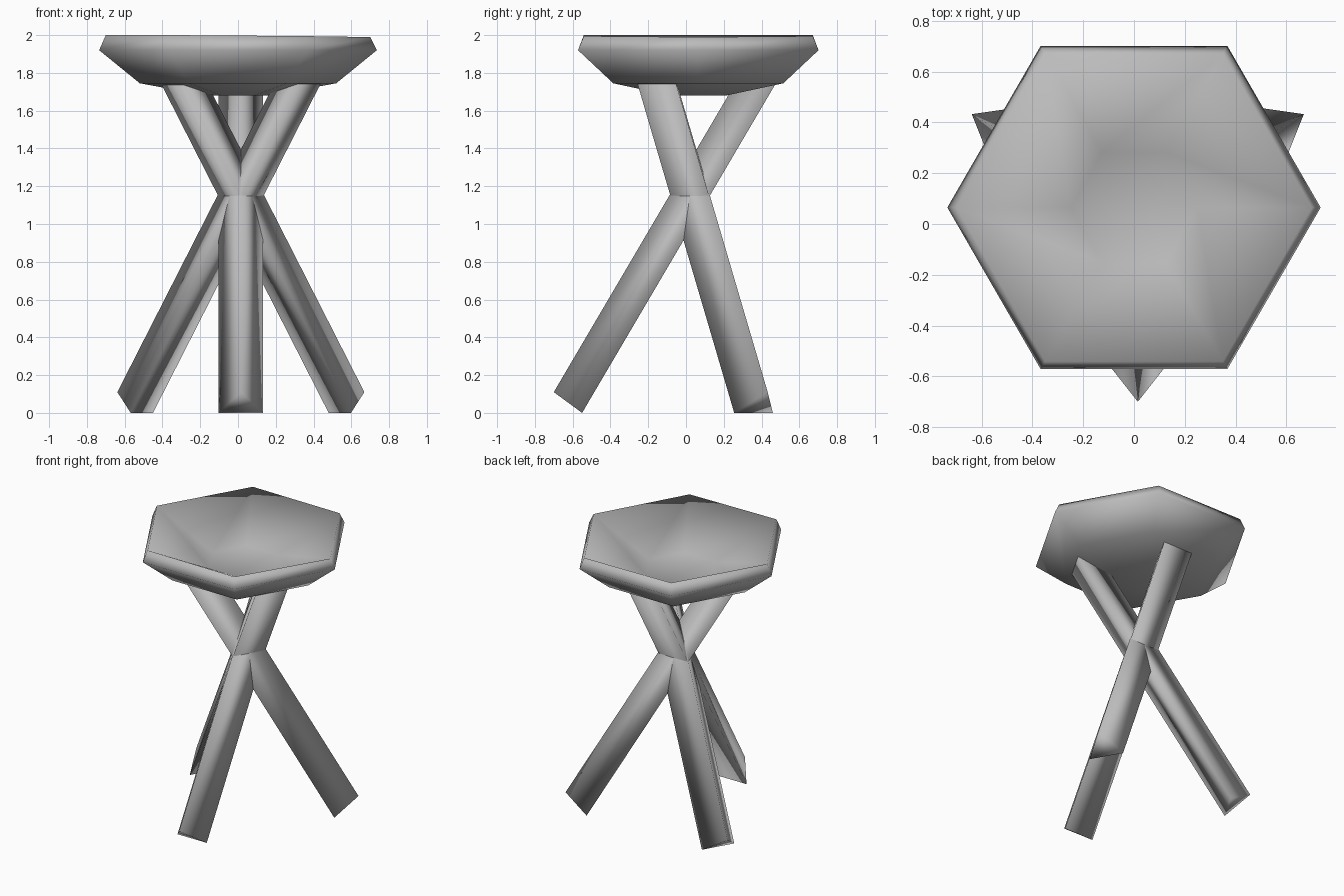
import bpy, bmesh, math
from mathutils import Vector, Matrix

cube = bpy.data.objects.get("Cube")
if cube:
    bpy.data.objects.remove(cube)

grey = bpy.data.materials.new("plain grey")
grey.use_nodes = True
colour = (0.5, 0.5, 0.5, 1)
grey.diffuse_color = colour
grey.node_tree.nodes["Principled BSDF"].inputs["Base Color"].default_value = colour


def loft(name, rings):
    """Bridge rings of points, cap both ends and shade the result smooth."""
    bm = bmesh.new()
    loops = [[bm.verts.new(p) for p in ring] for ring in rings]
    for a, b in zip(loops, loops[1:]):
        for i in range(len(a)):
            j = (i + 1) % len(a)
            bm.faces.new((a[i], a[j], b[j], b[i]))
    bm.faces.new(loops[0])
    bm.faces.new(loops[-1])
    bmesh.ops.recalc_face_normals(bm, faces=bm.faces)
    for face in bm.faces:
        face.smooth = True
    mesh = bpy.data.meshes.new(name)
    bm.to_mesh(mesh)
    bm.free()
    mesh.materials.append(grey)
    bpy.context.collection.objects.link(bpy.data.objects.new(name, mesh))


# Hexagonal seat, from the underside around the rim into the deep hollow
seat_centre = Vector((0, 0.065, 0))
profile = [(0.17, 1.68), (0.52, 1.745), (0.735, 1.92), (0.7, 2.0), (0.25, 1.78)]
rings = []
for radius, z in profile:
    corners = [math.radians(60 * k) for k in range(6)]
    rings.append([seat_centre + Vector((radius * math.cos(a), radius * math.sin(a), z))
                  for a in corners])
# The rim dips slightly towards one side
for p in rings[3]:
    p.z -= 0.015 * max(p.x, 0)
loft("seat", rings)

# Three crossing legs with a triangular section, ending inside the seat
leg_centre = Vector((0.015, 0.055, 0))
direction = Vector((0, 0.588, 1))
foot = [Vector((0, -0.755, 0.11)), Vector((0.118, -0.605, 0)), Vector((-0.118, -0.605, 0))]
top = [p + direction * (1.77 - p.z) for p in foot]
for name, turn in (("front_leg", 0), ("back_left_leg", 120), ("back_right_leg", 240)):
    spin = Matrix.Rotation(math.radians(turn), 3, "Z")
    loft(name, [[leg_centre + spin @ p for p in ring] for ring in (foot, top)])
